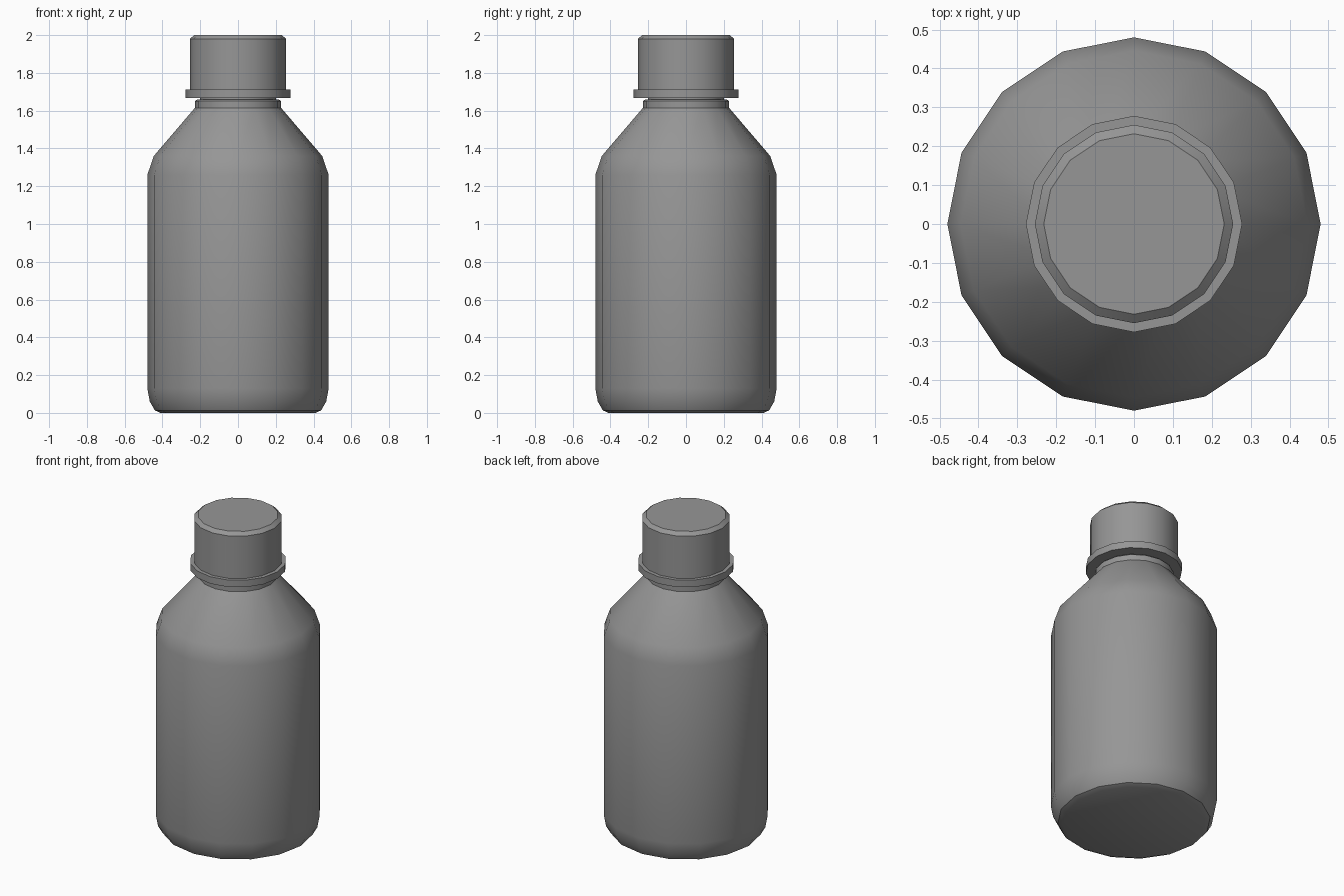
import bpy, bmesh
from math import cos, sin, pi, radians

if "Cube" in bpy.data.objects:
    bpy.data.objects.remove(bpy.data.objects["Cube"], do_unlink=True)

SIDES = 16

grey = bpy.data.materials.new("plain_grey")
grey.use_nodes = True
colour = (0.305, 0.305, 0.305, 1)
grey.diffuse_color = colour
grey.node_tree.nodes["Principled BSDF"].inputs["Base Color"].default_value = colour


def lathe(name, profile):
    """Revolve (radius, height) points into a closed solid."""
    bm = bmesh.new()
    rings = [[bm.verts.new((r * cos(2 * pi * i / SIDES), r * sin(2 * pi * i / SIDES), z))
              for i in range(SIDES)] for r, z in profile]
    for low, high in zip(rings, rings[1:]):
        for i in range(SIDES):
            j = (i + 1) % SIDES
            bm.faces.new((low[i], low[j], high[j], high[i]))
    bm.faces.new(rings[0][::-1])
    bm.faces.new(rings[-1])
    bmesh.ops.recalc_face_normals(bm, faces=bm.faces)
    mesh = bpy.data.meshes.new(name)
    bm.to_mesh(mesh)
    bm.free()
    mesh.materials.append(grey)
    obj = bpy.data.objects.new(name, mesh)
    bpy.context.collection.objects.link(obj)
    bpy.ops.object.select_all(action='DESELECT')
    obj.select_set(True)
    bpy.context.view_layer.objects.active = obj
    bpy.ops.object.shade_smooth_by_angle(angle=radians(32))
    return obj


# Body with rounded foot, sloping shoulder and short neck
lathe("bottle_body", [
    (0.41, 0), (0.44, 0.013), (0.467, 0.06), (0.48, 0.13),
    (0.48, 1.26), (0.446, 1.36), (0.228, 1.615),
    (0.228, 1.65), (0.215, 1.66), (0.2, 1.66), (0.2, 1.69),
])

# Collar ring below the cap
lathe("cap_collar", [(0.278, 1.667), (0.278, 1.711)])

# Cap with chamfered top edge
lathe("screw_cap", [(0.255, 1.7), (0.255, 1.98), (0.232, 2.0)])
